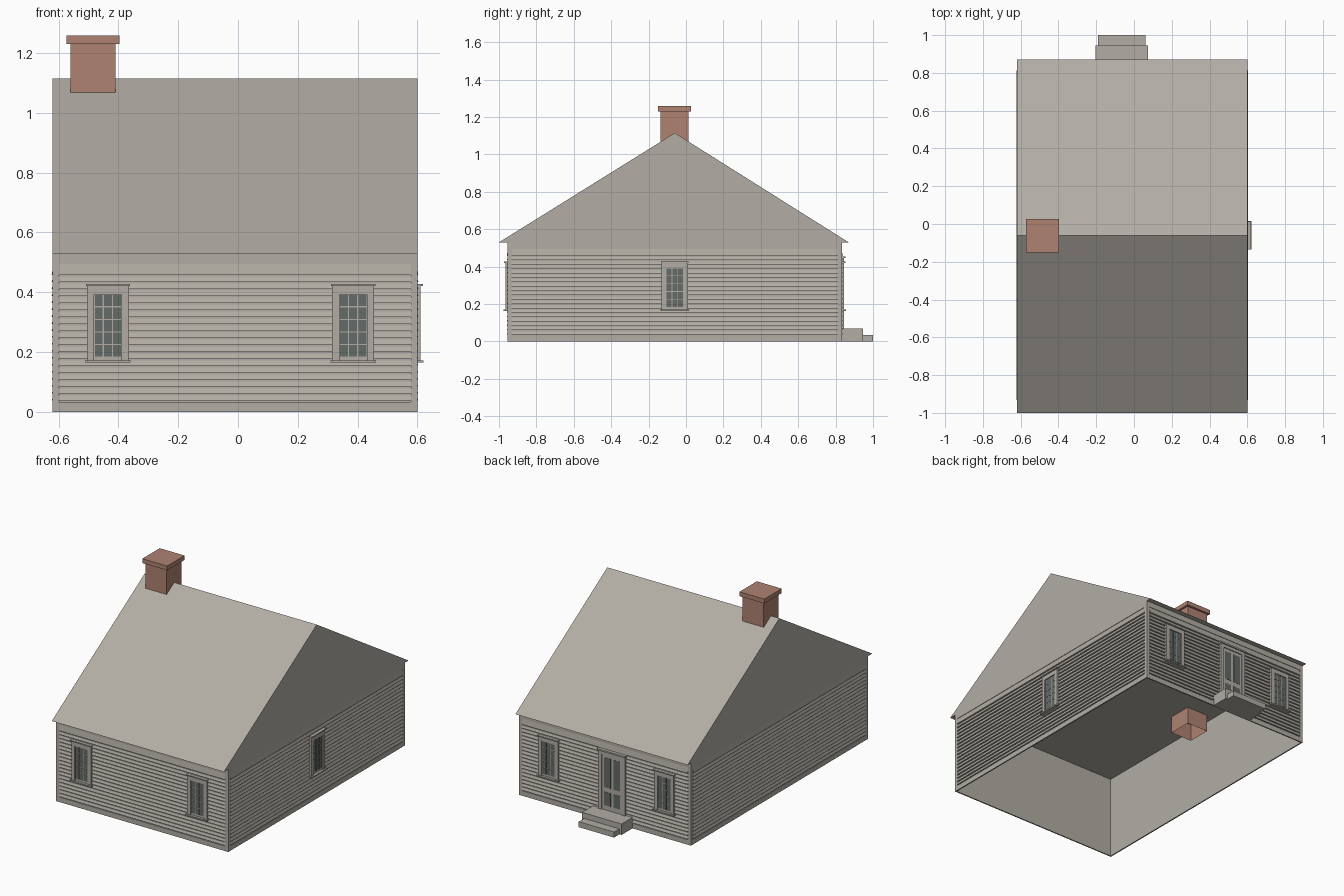
import bpy, bmesh
from mathutils import Vector

cube = bpy.data.objects.get("Cube")
if cube:
    bpy.data.objects.remove(cube, do_unlink=True)


def material(name, color):
    m = bpy.data.materials.new(name)
    m.use_nodes = True
    m.diffuse_color = (*color, 1)
    m.node_tree.nodes["Principled BSDF"].inputs["Base Color"].default_value = (*color, 1)
    return m


GRAY = material("weathered gray", (0.445, 0.42, 0.375))
BRICK = material("brick red", (0.43, 0.225, 0.17))
GLASS = material("dark glass", (0.125, 0.145, 0.135))

# House extents: wall faces, eave height
X0, X1, Y0, Y1, EAVE = -0.62, 0.60, -0.955, 0.835, 0.53
RIDGE_Y, RIDGE_Z = -0.06, 1.115

# Each side maps (along, outward, up) to world space
SIDES = {
    "front": lambda u, d, z: Vector((u, Y0 - d, z)),
    "back": lambda u, d, z: Vector((u, Y1 + d, z)),
    "right": lambda u, d, z: Vector((X1 + d, u, z)),
    "left": lambda u, d, z: Vector((X0 - d, u, z)),
}


def add_box(bm, a, b):
    """Axis-aligned box between two opposite corners."""
    verts = bmesh.ops.create_cube(bm, size=1)["verts"]
    for v in verts:
        v.co = Vector((a[i] if v.co[i] < 0 else b[i]) for i in range(3))
    faces = {f for v in verts for f in v.link_faces}
    bmesh.ops.recalc_face_normals(bm, faces=list(faces))
    return faces


def add_prism(bm, start, end):
    """Solid between two matching end outlines."""
    a, b = [[bm.verts.new(p) for p in ring] for ring in (start, end)]
    n = len(a)
    faces = [bm.faces.new(a), bm.faces.new(b)]
    faces += [bm.faces.new((a[i], a[(i + 1) % n], b[(i + 1) % n], b[i])) for i in range(n)]
    bmesh.ops.recalc_face_normals(bm, faces=faces)


def finish(name, bm, mat):
    me = bpy.data.meshes.new(name)
    bm.to_mesh(me)
    bm.free()
    me.materials.append(mat)
    ob = bpy.data.objects.new(name, me)
    bpy.context.collection.objects.link(ob)
    return ob


def boxes(name, mat, pairs):
    bm = bmesh.new()
    for a, b in pairs:
        add_box(bm, a, b)
    return finish(name, bm, mat)


def side_boxes(name, mat, side, specs):
    """Boxes given as (u0, u1, z0, z1, d0, d1) on one side of the house."""
    P = SIDES[side]
    return boxes(name, mat, [(P(u0, d0, z0), P(u1, d1, z1)) for u0, u1, z0, z1, d0, d1 in specs])


def remove_flat(bm, faces, directions):
    bm.normal_update()
    bmesh.ops.delete(bm, geom=[f for f in faces if round(f.normal.z) in directions], context="FACES")


# Wall shell, open at top and bottom
IN = 0.008
bm = bmesh.new()
faces = add_box(bm, (X0 + IN, Y0 + IN, 0), (X1 - IN, Y1 - IN, EAVE))
remove_flat(bm, faces, (-1, 1))
finish("wall_shell", bm, GRAY)

# Corner boards, base board, frieze and lapped siding on every side
SILL, FRIEZE, PITCH, ROWS = 0.037, 0.495, 0.0234, 19
for side, P in SIDES.items():
    u0, u1 = (X0, X1) if side in ("front", "back") else (Y0, Y1)
    a, b = u0 + 0.022, u1 - 0.022
    side_boxes(side + "_trim", GRAY, side, [
        (u0, a, 0, EAVE, -IN, 0), (b, u1, 0, EAVE, -IN, 0),
        (a, b, 0, SILL - 0.005, -IN, 0), (a, b, FRIEZE, EAVE, -IN, 0)])
    bm = bmesh.new()
    for i in range(ROWS):
        low = SILL + i * PITCH
        high = FRIEZE if i == ROWS - 1 else low + PITCH - 0.006
        outline = [(-IN, low), (0.003, low), (-0.003, high), (-IN, high)]
        add_prism(bm, [P(a, d, z) for d, z in outline], [P(b, d, z) for d, z in outline])
    finish(side + "_siding", bm, GRAY)

# Gabled roof with closed underside
bm = bmesh.new()
gable = [(-1.0, EAVE), (0.87, EAVE), (RIDGE_Y, RIDGE_Z)]
add_prism(bm, [(X0, y, z) for y, z in gable], [(X1, y, z) for y, z in gable])
finish("roof", bm, GRAY)

# Chimney shaft, open below, and its cap
bm = bmesh.new()
faces = add_box(bm, (-0.56, -0.137, 0.42), (-0.41, 0.013, 1.24))
remove_flat(bm, faces, (-1,))
finish("chimney_shaft", bm, BRICK)
boxes("chimney_cap", BRICK, [((-0.573, -0.15, 1.23), (-0.397, 0.026, 1.258))])


def window(name, side, c):
    """Cased window with three by five panes, centred at c along the side."""
    w, g, low, top = 0.07, 0.046, 0.172, 0.42
    g0, g1 = 0.183, 0.393
    side_boxes(name + "_frame", GRAY, side, [
        (c - w, c - g, low, top, -IN, 0.011), (c + g, c + w, low, top, -IN, 0.011),
        (c - g, c + g, g1, top, -IN, 0.011), (c - g, c + g, low, g1, -IN, 0.005),
        (c - w - 0.004, c + w + 0.004, top, top + 0.007, -IN, 0.018),
        (c - w - 0.006, c + w + 0.006, low - 0.008, low, -IN, 0.021)])
    pw, ph = 2 * g / 3, (g1 - g0) / 5
    side_boxes(name + "_panes", GLASS, side, [
        (c - g + i * pw + 0.002, c - g + (i + 1) * pw - 0.002,
         g0 + j * ph + 0.002, g0 + (j + 1) * ph - 0.002, 0.002, 0.0065)
        for i in range(3) for j in range(5)])


for side in ("front", "back"):
    window(side + "_window_left", side, 0.385)
    window(side + "_window_right", side, -0.435)
window("side_window", "right", RIDGE_Y)

# Back door with casing, head moulding and four dark panels
D = -0.065
side_boxes("door_casing", GRAY, "back", [
    (D - 0.095, D - 0.072, 0.03, 0.445, -IN, 0.011),
    (D + 0.072, D + 0.095, 0.03, 0.445, -IN, 0.011),
    (D - 0.072, D + 0.072, 0.425, 0.445, -IN, 0.011),
    (D - 0.10, D + 0.10, 0.445, 0.455, -IN, 0.018)])
side_boxes("door", GRAY, "back", [(D - 0.072, D + 0.072, 0.03, 0.425, -IN, 0.005)])
side_boxes("door_panels", GLASS, "back", [
    (D + s * 0.010, D + s * 0.057, z0, z1, 0.002, 0.0065)
    for s in (-1, 1) for z0, z1 in ((0.10, 0.185), (0.215, 0.405))])

# Back steps
boxes("back_steps", GRAY, [
    ((-0.205, Y1 - IN, 0), (0.075, 0.945, 0.07)),
    ((-0.19, 0.945, 0), (0.06, 1.0, 0.035))])
